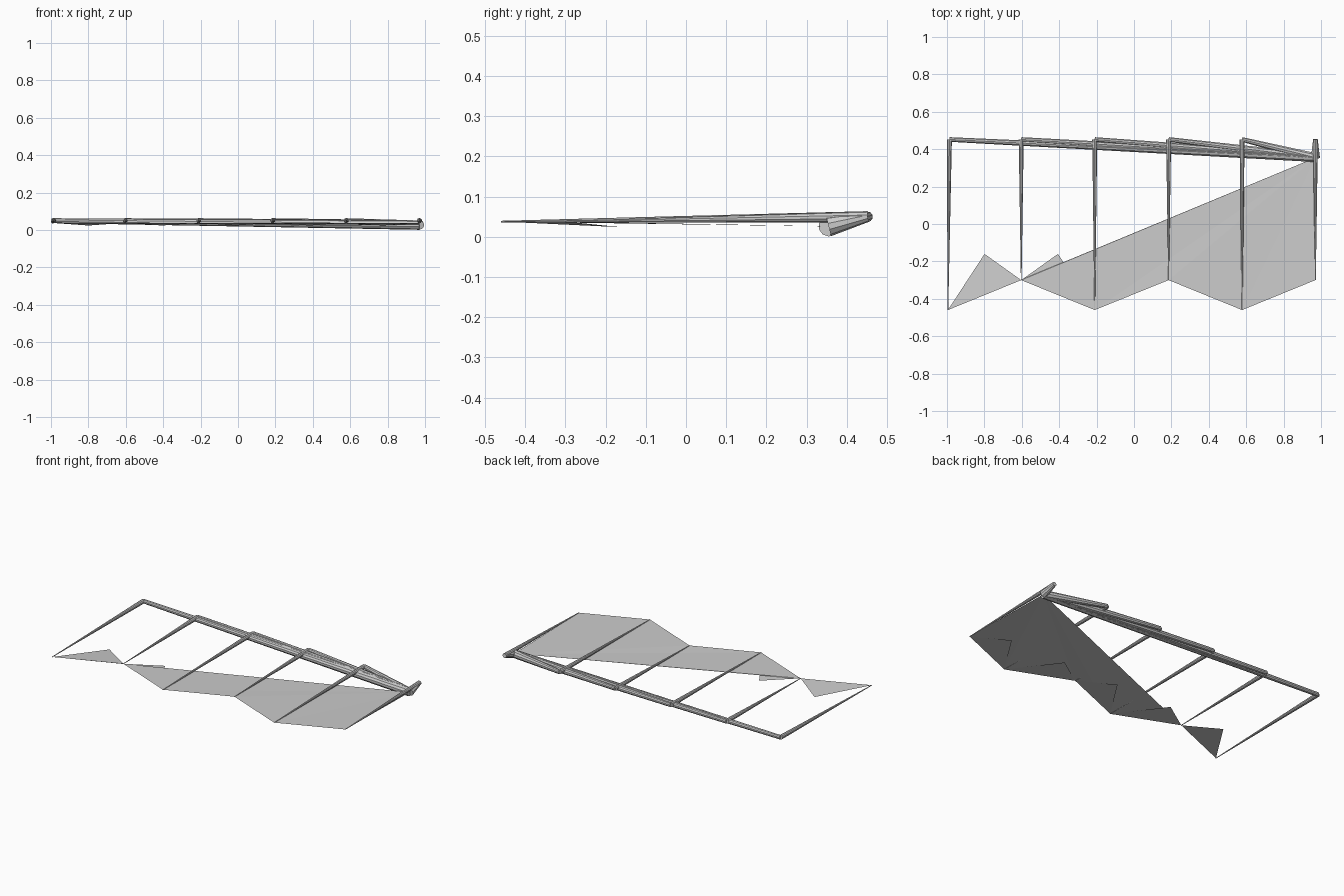
import bpy
from mathutils import Vector

if "Cube" in bpy.data.objects:
    bpy.data.objects.remove(bpy.data.objects["Cube"])

WRIST = Vector((0.97, 0.355, 0.026))
XS = [-0.995, -0.603, -0.21, 0.185, 0.578, 0.97]
TIPS = [Vector((x, -0.46 if i % 2 == 0 else -0.30, 0.038)) for i, x in enumerate(XS)]
JOINTS = [Vector((x + (0.008 if i == 0 else 0), 0.452, 0.050)) for i, x in enumerate(XS)]


def bone(name, a, b, ra, rb, sides=10):
    """Tapered rod from a to b."""
    d = b - a
    bpy.ops.mesh.primitive_cone_add(vertices=sides, radius1=ra, radius2=rb,
                                    depth=d.length, location=(a + b) / 2)
    o = bpy.context.object
    o.name = name
    o.rotation_mode = 'QUATERNION'
    o.rotation_quaternion = d.to_track_quat('Z', 'Y')
    bpy.ops.object.shade_smooth_by_angle()
    return o


# Fingers: a thick bone from the wrist to each knuckle, then a thin rib to the tip
for i, (joint, tip) in enumerate(zip(JOINTS, TIPS)):
    bone(f"finger_bone_{i + 1}", WRIST, joint, 0.025, 0.013)
    bone(f"finger_rib_{i + 1}", joint, tip, 0.014, 0.002)

# Membrane: a fan from the wrist plus a loose flap between neighbouring tips
verts = [WRIST] + TIPS
faces = []
for i in range(len(TIPS) - 1):
    mid = (TIPS[i] + TIPS[i + 1]) / 2
    verts.append(Vector((mid.x, -0.16, 0.024)))
    faces += [(0, i + 1, i + 2), (i + 1, i + 2, len(verts) - 1)]
mesh = bpy.data.meshes.new("wing_membrane")
mesh.from_pydata(verts, [], faces)
bpy.context.collection.objects.link(bpy.data.objects.new("wing_membrane", mesh))
